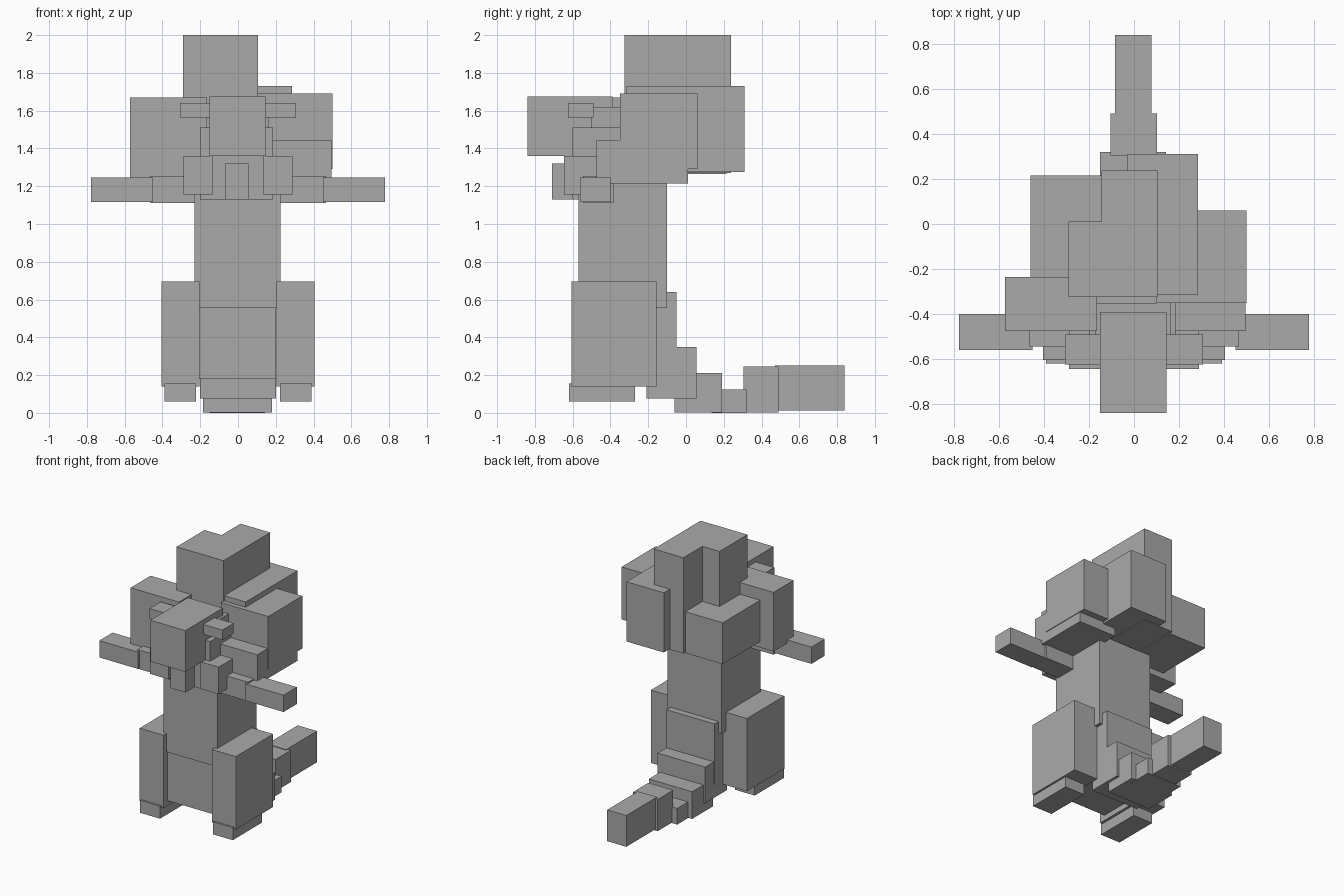
import bpy
import bmesh
from mathutils import Vector

grey = bpy.data.materials.new("plain_grey")
grey.diffuse_color = (0.4, 0.4, 0.4, 1)


def box(name, x, y, z):
    """Axis-aligned block from (min, max) ranges."""
    bm = bmesh.new()
    bmesh.ops.create_cube(bm, size=1)
    for v in bm.verts:
        v.co = Vector([r[0] if c < 0 else r[1] for c, r in zip(v.co, (x, y, z))])
    mesh = bpy.data.meshes.new(name)
    bm.to_mesh(mesh)
    bm.free()
    mesh.materials.append(grey)
    ob = bpy.data.objects.new(name, mesh)
    bpy.context.collection.objects.link(ob)
    return ob


def pair(name, x, y, z):
    """The same block on both sides of the body."""
    box(name + "_right", x, y, z)
    box(name + "_left", (-x[1], -x[0]), y, z)


# Body
box("torso", (-.23, .225), (-.57, -.10), (.555, 1.26))
box("hips", (-.205, .20), (-.56, -.05), (.18, .64))

# Legs and feet
pair("leg", (.203, .405), (-.605, -.155), (.14, .695))
pair("foot", (.223, .39), (-.62, -.27), (.06, .155))

# Arms and hands
pair("upper_arm", (.19, .467), (-.545, -.385), (1.11, 1.255))
pair("hand", (.45, .777), (-.56, -.40), (1.117, 1.245))

# Tail, from root to tip
box("tail_root", (-.20, .20), (-.21, .055), (.075, .35))
box("tail_step", (-.185, .18), (-.06, .19), (.003, .21))
box("tail_low", (-.15, .143), (.135, .32), (0, .123))
box("tail_bend", (-.105, .103), (.305, .49), (.003, .245))
box("tail_tip", (-.085, .077), (.47, .84), (.012, .25))

# Face
box("head_core", (-.17, .165), (-.50, -.35), (1.25, 1.62))
box("muzzle", (-.20, .185), (-.60, -.35), (1.22, 1.51))
box("snout", (-.15, .145), (-.84, -.39), (1.36, 1.675))
box("jaw", (-.20, .185), (-.60, -.40), (1.13, 1.30))
box("chin", (-.07, .055), (-.71, -.58), (1.13, 1.32))
pair("tusk", (.132, .288), (-.645, -.47), (1.155, 1.36))
pair("eye", (.14, .307), (-.625, -.49), (1.565, 1.64))

# Shaggy hair blocks
box("hair_top", (-.145, .105), (-.325, .238), (1.27, 2))
box("hair_top_side", (-.29, -.14), (-.325, .01), (1.27, 2))
box("hair_back", (-.03, .285), (-.315, .31), (1.275, 1.73))
box("hair_back_left", (-.46, -.14), (-.26, .215), (1.265, 1.58))
box("hair_right", (.10, .50), (-.35, .06), (1.29, 1.69))
box("cheek_right", (.18, .495), (-.475, .01), (1.215, 1.445))
box("cheek_left", (-.573, -.165), (-.475, -.235), (1.22, 1.67))
